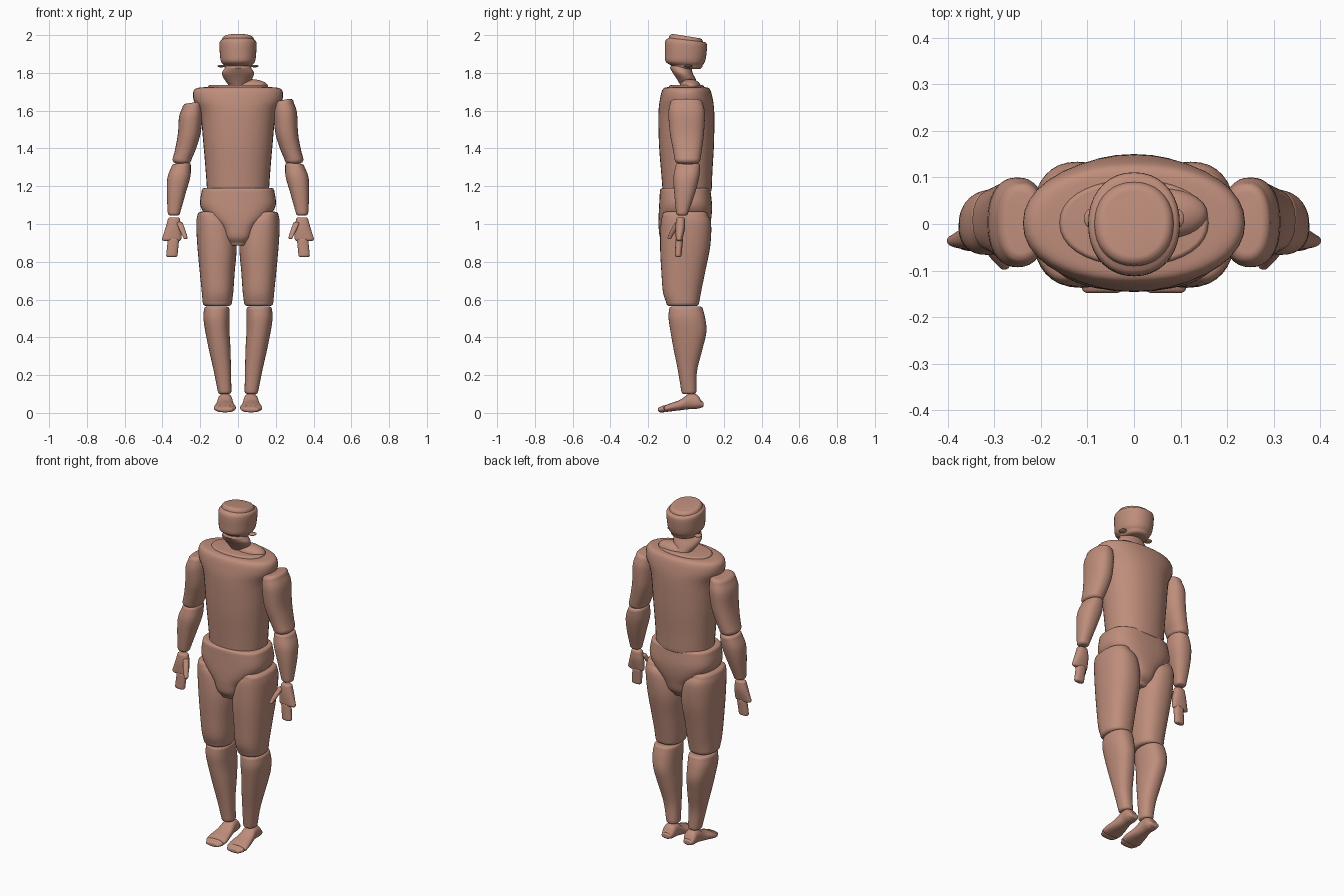
import bpy, bmesh, math

skin = bpy.data.materials.new("clay skin")
skin.diffuse_color = (0.52, 0.27, 0.20, 1)


def finish(name, bm):
    bmesh.ops.recalc_face_normals(bm, faces=bm.faces)
    me = bpy.data.meshes.new(name)
    bm.to_mesh(me)
    bm.free()
    ob = bpy.data.objects.new(name, me)
    me.materials.append(skin)
    bpy.context.collection.objects.link(ob)
    bpy.ops.object.select_all(action='DESELECT')
    ob.select_set(True)
    bpy.context.view_layer.objects.active = ob
    bpy.ops.object.shade_smooth_by_angle(angle=math.radians(40))
    return ob


def spline(rows, steps=5):
    """Catmull-Rom through section rows."""
    out = []
    for i in range(len(rows) - 1):
        a, b, c, d = (rows[max(i - 1, 0)], rows[i], rows[i + 1], rows[min(i + 2, len(rows) - 1)])
        for k in range(steps):
            t = k / steps
            out.append([0.5 * (2 * q + (r - p) * t + (2 * p - 5 * q + 4 * r - s) * t * t
                               + (3 * q - p - 3 * r + s) * t ** 3) for p, q, r, s in zip(a, b, c, d)])
    return out + [list(rows[-1])]


def loft(name, rows, r=0.015, power=2.3, side=1, tilt=(0, 0), along_y=False, n=36):
    """Rounded body through sections (t, a0, a1, b0, b1), with rounded ends.
    tilt slants the end faces: t shift per unit of a and b at (first, last) end."""
    rows = [list(q) for q in rows]
    sg = 1 if rows[-1][0] > rows[0][0] else -1
    rows[0][0] += sg * r
    rows[-1][0] -= sg * r
    rings = [(q, 0) for q in spline(rows)]

    def cap(row, d):
        return [([row[0] + d * r * math.sin(w)] + list(row[1:]), r * (1 - math.cos(w)))
                for w in (math.radians(x) for x in (25, 50, 75, 90))]
    rings = cap(rows[0], -sg)[::-1] + rings + cap(rows[-1], sg)
    bm = bmesh.new()
    loops = []
    for j, (q, inset) in enumerate(rings):
        f = max(0, 1 - 2 * j / len(rings))          # slant fades out by mid length
        t, a0, a1, b0, b1 = q
        ra, rb = max((a1 - a0) / 2 - inset, 0.002), max((b1 - b0) / 2 - inset, 0.002)
        loop = []
        for i in range(n):
            w = 2 * math.pi * i / n
            c, s = math.cos(w), math.sin(w)
            da = ra * math.copysign(abs(c) ** (2 / power), c)
            db = rb * math.copysign(abs(s) ** (2 / power), s)
            a, b, h = (a0 + a1) / 2 + da, (b0 + b1) / 2 + db, t + f * (tilt[0] * da + tilt[1] * db)
            loop.append(bm.verts.new((side * a, h, b) if along_y else (side * a, b, h)))
        loops.append(loop)
    for u, v in zip(loops, loops[1:]):
        for i in range(n):
            bm.faces.new((u[i], u[(i + 1) % n], v[(i + 1) % n], v[i]))
    bm.faces.new(loops[0])
    bm.faces.new(loops[-1])
    return finish(name, bm)


def blob(name, centre, radii):
    bm = bmesh.new()
    bmesh.ops.create_uvsphere(bm, u_segments=28, v_segments=16, radius=1)
    for v in bm.verts:
        v.co = [c + k * q for c, k, q in zip(centre, v.co, radii)]
    return finish(name, bm)


# head, with the crown sloping down to the back
loft("head", [(1.995, -.085, .085, -.09, .09), (1.96, -.098, .098, -.11, .11),
              (1.90, -.096, .096, -.112, .108), (1.86, -.09, .09, -.108, .1),
              (1.82, -.075, .075, -.08, .088)], r=0.02, power=2.15, tilt=(0, -0.16))
loft("neck", [(1.84, -.07, .07, -.085, .03), (1.80, -.085, .085, -.07, .035),
              (1.77, -.075, .075, -.05, .05), (1.72, -.05, .05, -.03, .065)], power=2)
blob("neck_muscle", (.06, .022, 1.73), (.098, .055, .037))
for s, side in ((1, "left"), (-1, "right")):
    blob(side + "_ear", (s * .088, .012, 1.836), (.02, .022, .007))

# torso: wide shoulder shelf over a tapered barrel
loft("torso", [(1.735, -.16, .16, -.09, .095), (1.715, -.228, .228, -.122, .125),
               (1.66, -.236, .236, -.138, .142), (1.58, -.2, .2, -.146, .15),
               (1.42, -.183, .183, -.143, .148), (1.28, -.171, .171, -.132, .14),
               (1.17, -.164, .164, -.124, .136)], r=0.01, power=2.15)
# pelvis narrowing to the crotch
loft("pelvis", [(1.19, -.192, .192, -.138, .13), (1.10, -.2, .2, -.142, .138),
                (1.04, -.165, .165, -.145, .135), (.985, -.105, .105, -.145, .125),
                (.93, -.08, .08, -.138, .11), (.885, -.06, .06, -.115, .08)], r=0.014, power=2.7)

for s, side in ((1, "left"), (-1, "right")):
    # legs
    loft(side + "_thigh", [(1.065, .075, .215, -.125, .115), (1.0, .03, .221, -.134, .133),
                           (.88, .008, .215, -.137, .128), (.74, .018, .202, -.13, .1),
                           (.64, .025, .192, -.122, .08), (.565, .032, .187, -.105, .07)], side=s, r=0.02)
    loft(side + "_shin", [(.563, .045, .18, -.09, .09), (.5, .045, .183, -.092, .102),
                          (.43, .045, .173, -.082, .108), (.34, .04, .155, -.066, .088),
                          (.22, .037, .128, -.042, .058), (.10, .035, .107, -.025, .055)], side=s)
    loft(side + "_foot", [(.092, .042, .1, .028, .062), (.06, .032, .107, .022, .095),
                          (.02, .03, .107, .02, .103), (-.03, .022, .116, .014, .07),
                          (-.08, .012, .126, .008, .052), (-.115, .012, .128, .005, .042)],
         side=s, r=0.01, along_y=True)
    loft(side + "_toes", [(-.108, .014, .124, .003, .04), (-.148, .025, .112, .003, .032)],
         side=s, r=0.011, along_y=True)

    # arms: the two shoulders differ slightly in height and slant
    up = 0.015 if s > 0 else 0
    loft(side + "_upper_arm", [(1.642 + up, .19, .295, -.085, .09), (1.57 + up, .188, .312, -.093, .1),
                               (1.48, .198, .318, -.085, .095), (1.40, .222, .332, -.07, .085),
                               (1.32, .246, .347, -.06, .076)],
         side=s, r=0.022, tilt=(0.2 if s > 0 else -0.15, 0))
    loft(side + "_forearm", [(1.322, .25, .352, -.055, .075), (1.25, .252, .373, -.066, .07),
                             (1.17, .275, .377, -.063, .05), (1.045, .306, .372, -.052, .012)],
         side=s, tilt=(-0.12, 0))
    # hands
    loft(side + "_palm", [(1.035, .307, .372, -.052, -.005), (.98, .3, .384, -.056, -.005),
                          (.91, .3, .402, -.054, -.018)], side=s, r=0.012)
    loft(side + "_fingers", [(.925, .312, .372, -.056, -.016), (.825, .32, .38, -.058, -.024)],
         side=s, r=0.01)
    loft(side + "_thumb", [(1.01, .292, .325, -.06, -.03), (.965, .278, .308, -.082, -.052),
                           (.92, .267, .29, -.098, -.076)], side=s, r=0.008)
